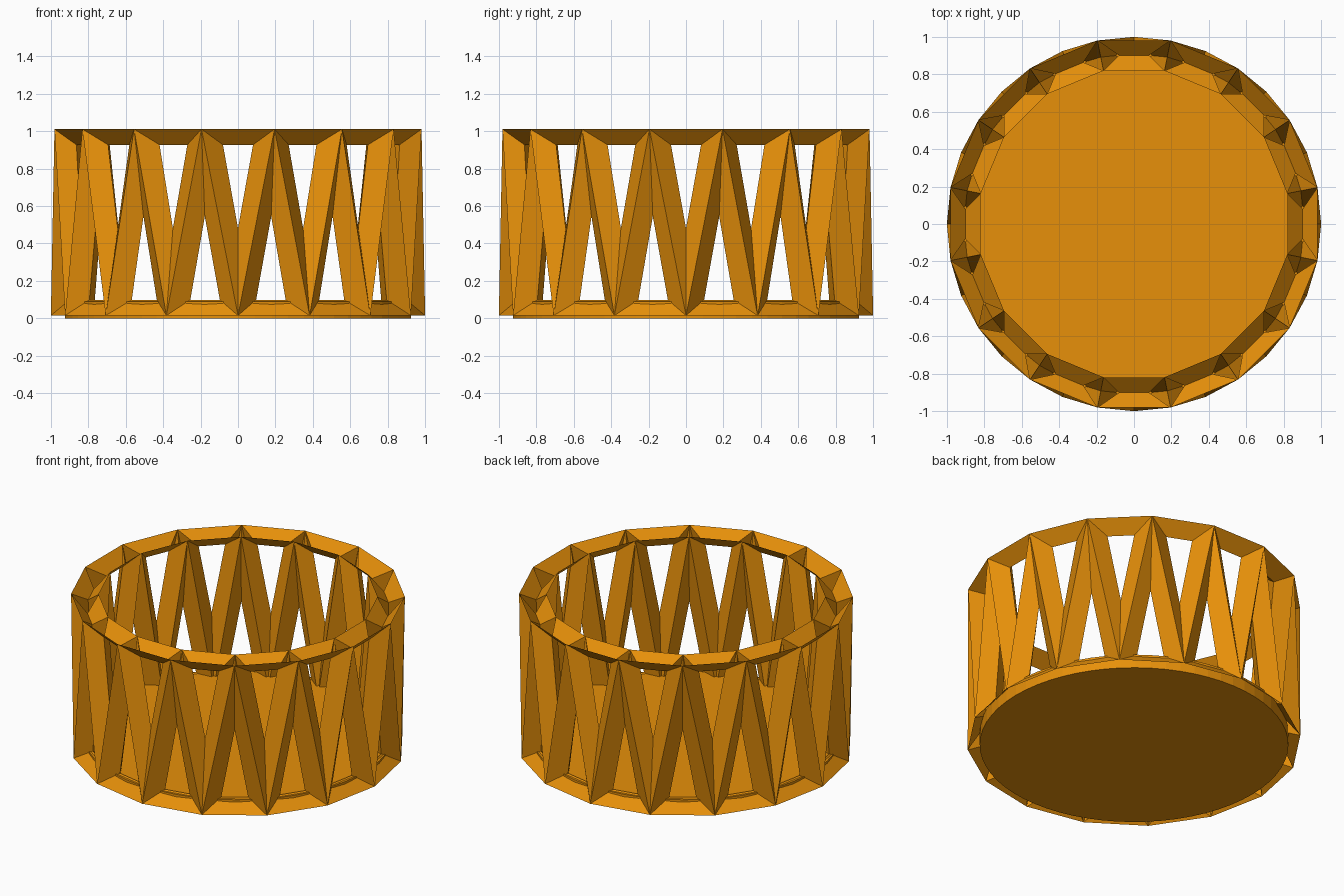
import bpy, bmesh
from math import pi, cos, sin

if "Cube" in bpy.data.objects:
    bpy.data.objects.remove(bpy.data.objects["Cube"])

SIDES = 16
RADIUS, WIRE = 0.918, 0.165
Z_BOTTOM, Z_TOP = 0.016, 1.010

orange = bpy.data.materials.new("orange")
orange.diffuse_color = (0.80, 0.28, 0.003, 1)
orange.use_nodes = True
orange.node_tree.nodes["Principled BSDF"].inputs["Base Color"].default_value = orange.diffuse_color

# Zigzag lattice wall: open triangulated band turned into struts
bm = bmesh.new()
step = 2 * pi / SIDES
lower = [bm.verts.new((RADIUS * sin(i * step), RADIUS * cos(i * step), Z_BOTTOM)) for i in range(SIDES)]
upper = [bm.verts.new((RADIUS * sin((i + .5) * step), RADIUS * cos((i + .5) * step), Z_TOP)) for i in range(SIDES)]
for i in range(SIDES):
    j = (i + 1) % SIDES
    bm.faces.new((lower[i], lower[j], upper[i]))
    bm.faces.new((upper[i], lower[j], upper[j]))
bmesh.ops.recalc_face_normals(bm, faces=bm.faces)
mesh = bpy.data.meshes.new("lattice_wall")
bm.to_mesh(mesh)
bm.free()
wall = bpy.data.objects.new("lattice_wall", mesh)
bpy.context.collection.objects.link(wall)
mesh.materials.append(orange)
mod = wall.modifiers.new("struts", "WIREFRAME")
mod.thickness = WIRE
mod.offset = 0
mod.use_boundary = False
mod.use_even_offset = True

# Solid round base plate
bpy.ops.mesh.primitive_cylinder_add(vertices=64, radius=0.925, depth=0.09, location=(0, 0, 0.045))
base = bpy.context.object
base.name = "base_plate"
base.data.materials.append(orange)
